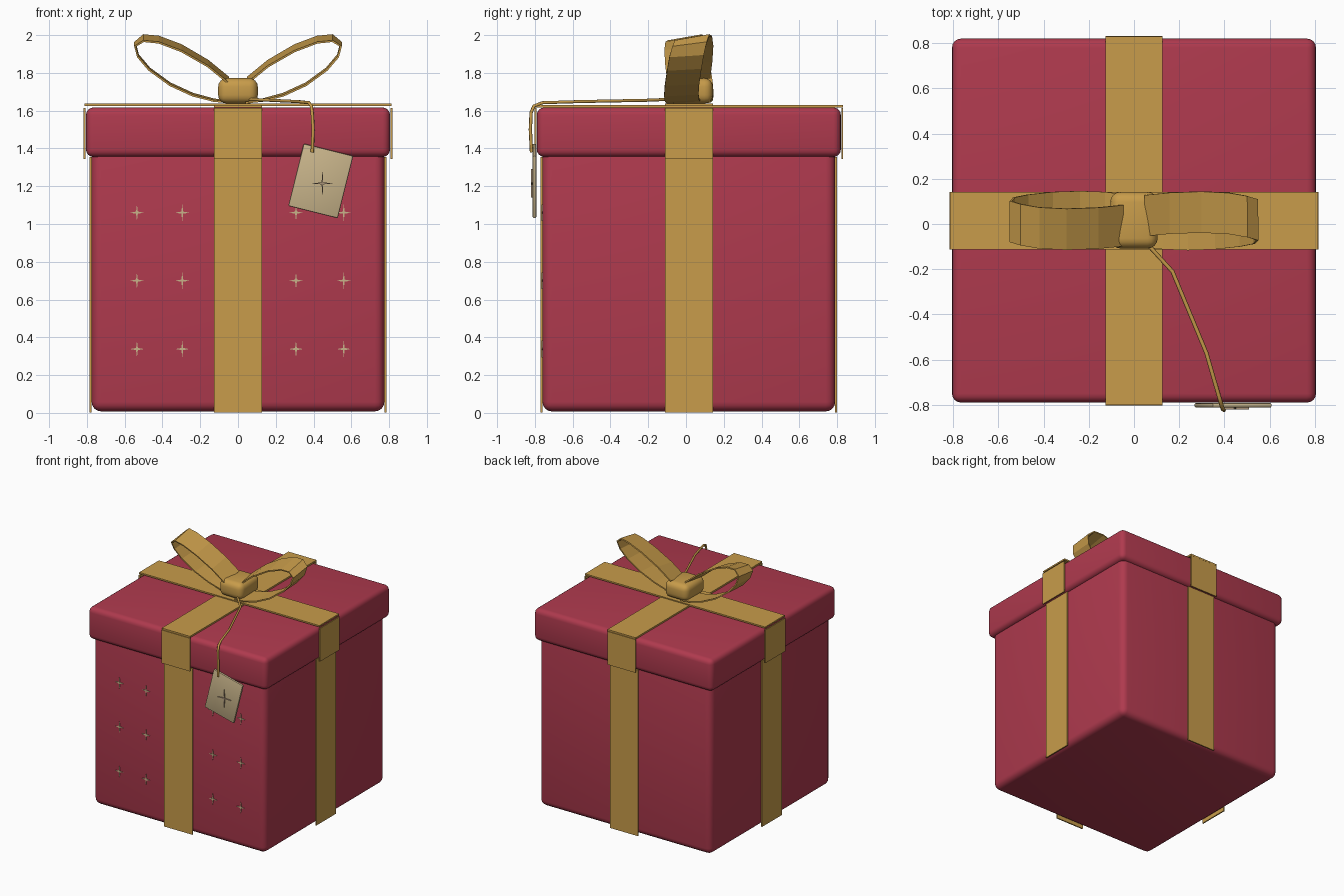
import bpy, bmesh, math
from mathutils import Vector, Matrix

if "Cube" in bpy.data.objects:
    bpy.data.objects.remove(bpy.data.objects["Cube"])

CY = 0.015  # depth centre of the box


def material(name, rgb):
    m = bpy.data.materials.new(name)
    m.diffuse_color = (*rgb, 1)
    m.use_nodes = True
    m.node_tree.nodes["Principled BSDF"].inputs["Base Color"].default_value = m.diffuse_color
    return m


RED = material("wrapping red", (0.429, 0.042, 0.076))
GOLD = material("ribbon gold", (0.578, 0.333, 0.069))
CREAM = material("tag cream", (0.578, 0.456, 0.254))
BROWN = material("tag star brown", (0.40, 0.29, 0.19))


def finish(name, bm, mat, smooth=False):
    bmesh.ops.recalc_face_normals(bm, faces=bm.faces)
    me = bpy.data.meshes.new(name)
    bm.to_mesh(me)
    bm.free()
    ob = bpy.data.objects.new(name, me)
    bpy.context.collection.objects.link(ob)
    me.materials.append(mat)
    if smooth:
        bpy.ops.object.select_all(action='DESELECT')
        ob.select_set(True)
        bpy.context.view_layer.objects.active = ob
        bpy.ops.object.shade_smooth_by_angle(angle=math.radians(35))
    return ob


def box(name, lo, hi, mat, bevel=0, segments=4, spin=0):
    """Box between two corners, optionally rounded and turned about y."""
    lo, hi = Vector(lo), Vector(hi)
    size, mid = hi - lo, (lo + hi) / 2
    bm = bmesh.new()
    bmesh.ops.create_cube(bm, size=1)
    bmesh.ops.scale(bm, vec=size, verts=bm.verts)
    if bevel:
        bmesh.ops.bevel(bm, geom=bm.edges[:], offset=bevel, segments=segments,
                        profile=0.5, affect='EDGES')
    bmesh.ops.transform(bm, matrix=Matrix.Translation(mid) @ Matrix.Rotation(spin, 4, 'Y'),
                        verts=bm.verts)
    return finish(name, bm, mat, bool(bevel))


def star(name, x, y, z, rx, rz, depth, mat, waist=0.13):
    """Thin four-pointed star plate facing the front."""
    bm = bmesh.new()
    ring = []
    for i in range(8):
        a = i * math.pi / 4
        k = 1 if i % 2 == 0 else waist * 1.41
        ring.append(bm.verts.new((x + rx * k * math.cos(a), y, z + rz * k * math.sin(a))))
    face = bm.faces.new(ring)
    out = bmesh.ops.extrude_face_region(bm, geom=[face])
    verts = [g for g in out["geom"] if isinstance(g, bmesh.types.BMVert)]
    bmesh.ops.translate(bm, vec=(0, -depth, 0), verts=verts)
    return finish(name, bm, mat)


# Box and lid
box("box_body", (-0.775, CY - 0.775, 0.008), (0.775, CY + 0.775, 1.40), RED, 0.05)
box("box_lid", (-0.805, CY - 0.805, 1.355), (0.805, CY + 0.805, 1.617), RED, 0.04)

# Ribbon strips on the four sides of body and lid
W, T = 0.127, 0.01
for part, r, z0, z1 in (("body", 0.775, 0.002, 1.355), ("lid", 0.807, 1.345, 1.615)):
    for s, side in ((-1, "left"), (1, "right")):
        a, b = sorted((s * r, s * (r + T)))
        box(f"{part}_ribbon_{side}", (a, CY - W, z0), (b, CY + W, z1), GOLD)
    for s, side in ((-1, "front"), (1, "back")):
        a, b = sorted((CY + s * r, CY + s * (r + T)))
        box(f"{part}_ribbon_{side}", (-W, a, z0), (W, b, z1), GOLD)

# Ribbon strips across the top
box("top_ribbon_lengthwise", (-W, CY - 0.815, 1.617), (W, CY + 0.815, 1.630), GOLD)
box("top_ribbon_crosswise", (-0.812, CY - W, 1.626), (0.812, CY + W, 1.638), GOLD)

# Bow knot
box("bow_knot", (-0.105, CY - 0.123, 1.638), (0.105, CY + 0.127, 1.772), GOLD, 0.045)


def bow_loop(name, side):
    """Ribbon loop; its upper and lower arms are shifted apart in depth."""
    ctrl = [(0.05, 1.745), (0.16, 1.835), (0.30, 1.915), (0.42, 1.96), (0.50, 1.968),
            (0.545, 1.94), (0.53, 1.885), (0.47, 1.815), (0.36, 1.735), (0.24, 1.68),
            (0.13, 1.652), (0.04, 1.643)]
    shift = [0.022, 0.033, 0.038, 0.032, 0.018, 0.004, -0.012, -0.024, -0.036, -0.040, -0.036, -0.025]
    lift = [0.03, 0.03, 0.032, 0.032, 0.032, 0.022, 0.012, 0.01, 0.01, 0.01, 0.008, 0.004]
    bm = bmesh.new()
    prev = None
    for (x, z), dy, dz in zip(ctrl, shift, lift):
        row = [bm.verts.new((side * x, CY + side * dy + e * 0.091, z + (dz if e > 0 else 0)))
               for e in (-1, 1)]
        if prev:
            bm.faces.new((prev[0], prev[1], row[1], row[0]))
        prev = row
    ob = finish(name, bm, GOLD)
    m = ob.modifiers.new("thickness", 'SOLIDIFY')
    m.thickness, m.offset = 0.01, 0
    return ob


bow_loop("bow_loop_left", -1)
bow_loop("bow_loop_right", 1)

# Cord from the knot over the lid edge to the tag
curve = bpy.data.curves.new("tag_cord", 'CURVE')
curve.dimensions = '3D'
curve.bevel_depth = 0.009
curve.bevel_resolution = 1
curve.use_fill_caps = True
path = [(0.06, -0.09, 1.66), (0.17, -0.21, 1.655), (0.32, -0.57, 1.648), (0.375, -0.76, 1.642),
        (0.388, -0.805, 1.625), (0.393, -0.82, 1.59), (0.398, -0.824, 1.50), (0.393, -0.818, 1.38)]
spline = curve.splines.new('POLY')
spline.points.add(len(path) - 1)
for p, co in zip(spline.points, path):
    p.co = (*co, 1)
curve.materials.append(GOLD)
bpy.context.collection.objects.link(bpy.data.objects.new("tag_cord", curve))

# Gift tag with its star
box("gift_tag", (0.303, -0.812, 1.058), (0.573, -0.792, 1.398), CREAM, 0.007, 2,
    spin=math.radians(14))
star("tag_star", 0.447, -0.812, 1.215, 0.062, 0.075, 0.008, BROWN, 0.07)

# Small stars printed on the front
for col, x in enumerate((-0.535, -0.295, 0.307, 0.56)):
    for row, z in enumerate((0.338, 0.70, 1.06)):
        star(f"front_star_{col}_{row}", x, CY - 0.774, z, 0.037, 0.044, 0.006, CREAM)
